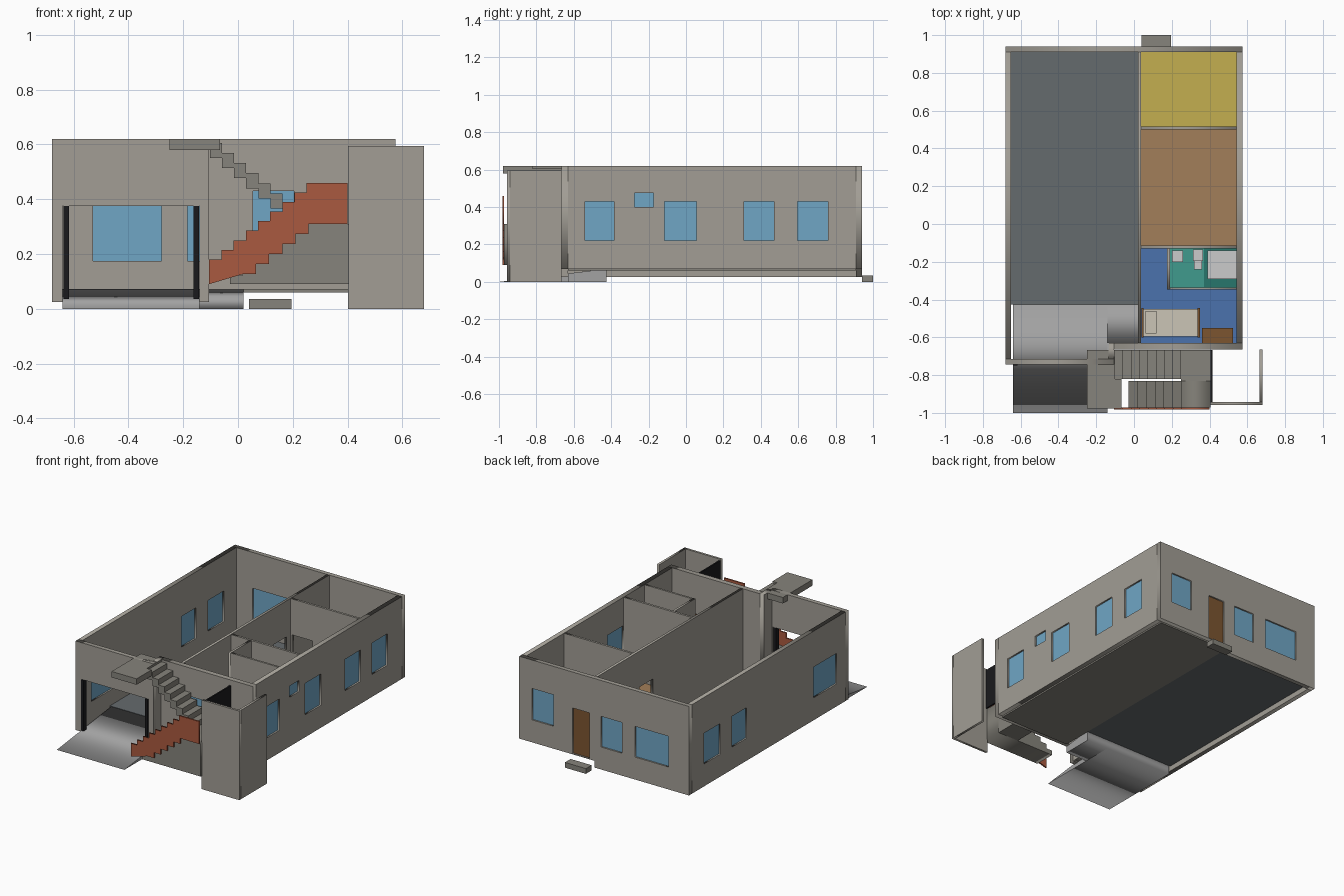
import bpy, bmesh

if "Cube" in bpy.data.objects:
    bpy.data.objects.remove(bpy.data.objects["Cube"])

TOP = 0.62

def mat(name, rgb):
    m = bpy.data.materials.new(name)
    m.diffuse_color = (*rgb, 1)
    m.use_nodes = True
    m.node_tree.nodes["Principled BSDF"].inputs["Base Color"].default_value = m.diffuse_color
    return m

WALL = mat("wall_plaster", (.36, .34, .30))
CONC = mat("stair_concrete", (.24, .23, .20))
GLASS = mat("glass_blue", (.16, .38, .56))
WOOD = mat("wood", (.20, .09, .03))
RED = mat("red_brick", (.40, .10, .05))
BLACK = mat("black_metal", (.01, .01, .012))
WHITE = mat("white_ceramic", (.7, .7, .7))
CREAM = mat("cream_linen", (.6, .56, .47))
RAMP = mat("ramp_grey", (.36, .36, .36))
PARK = mat("parking_grey", (.13, .145, .155))


def finish(name, bm, m):
    bmesh.ops.recalc_face_normals(bm, faces=bm.faces)
    me = bpy.data.meshes.new(name)
    bm.to_mesh(me)
    bm.free()
    me.materials.append(m)
    ob = bpy.data.objects.new(name, me)
    bpy.context.collection.objects.link(ob)
    return ob


def box(name, x0, x1, y0, y1, z0, z1, m):
    bm = bmesh.new()
    bmesh.ops.create_cube(bm, size=1)
    for v in bm.verts:
        v.co = ((x0 + x1) / 2 + v.co.x * (x1 - x0),
                (y0 + y1) / 2 + v.co.y * (y1 - y0),
                (z0 + z1) / 2 + v.co.z * (z1 - z0))
    return finish(name, bm, m)


def rect(u0, u1, z0, z1):
    return [(u0, z0), (u1, z0), (u1, z1), (u0, z1)]


def plate(name, axis, d0, d1, outline, m, holes=()):
    """Upright profile along 'x' or 'y', with holes, between depths d0 and d1."""
    cu = bpy.data.curves.new(name, 'CURVE')
    cu.dimensions, cu.fill_mode = '2D', 'BOTH'
    cu.extrude = (d1 - d0) / 2
    for pts in [outline] + [rect(*h) for h in holes]:
        s = cu.splines.new('POLY')
        s.points.add(len(pts) - 1)
        for p, (u, z) in zip(s.points, pts):
            p.co = (u, z, 0, 1)
        s.use_cyclic_u = True
    tmp = bpy.data.objects.new("tmp", cu)
    bpy.context.collection.objects.link(tmp)
    bpy.context.view_layer.update()
    me = bpy.data.meshes.new_from_object(tmp.evaluated_get(bpy.context.evaluated_depsgraph_get()))
    bm = bmesh.new()
    bm.from_mesh(me)
    bpy.data.objects.remove(tmp)
    bpy.data.curves.remove(cu)
    bpy.data.meshes.remove(me)
    bmesh.ops.remove_doubles(bm, verts=bm.verts, dist=1e-5)
    mid = (d0 + d1) / 2
    for v in bm.verts:
        u, z, w = v.co
        v.co = (u, mid + w, z) if axis == 'x' else (mid + w, u, z)
    return finish(name, bm, m)


def wall(name, axis, d0, d1, outline, windows=(), doors=()):
    plate(name, axis, d0, d1, outline, WALL, list(windows) + list(doors))
    c = (d0 + d1) / 2
    for i, (a, b, z0, z1) in enumerate(windows):
        n = f"{name}_window_{i + 1}"
        if axis == 'x':
            box(n, a, b, c - .005, c + .005, z0, z1, GLASS)
        else:
            box(n, c - .005, c + .005, a, b, z0, z1, GLASS)


# Outer walls
wall("front_garage_wall", 'x', -.745, -.715,
     [(-.68, .025), (-.64, .025), (-.64, .375), (-.14, .375), (-.14, .025),
      (-.105, .025), (-.105, TOP), (-.68, TOP)])
wall("front_return_wall", 'y', -.135, -.105, rect(-.715, -.63, .025, TOP))
wall("front_room_wall", 'x', -.665, -.63, rect(-.105, .575, .07, TOP), [(.055, .205, .22, .43)])
wall("back_wall", 'x', .91, .94,
     [(-.68, .025), (.02, .025), (.02, .07), (.575, .07), (.575, TOP), (-.68, TOP)],
     [(.32, .48, .22, .43), (-.185, -.03, .175, .38), (-.53, -.28, .175, .38)],
     [(.055, .18, .075, .38)])
wall("left_wall", 'y', -.68, -.65, rect(-.715, .91, .025, TOP),
     [(.61, .78, .175, .38), (.33, .485, .175, .38), (-.62, -.375, .175, .38)])
wall("right_wall", 'y', .543, .575, rect(-.63, .91, .07, TOP),
     [(-.54, -.385, .22, .43), (-.275, -.175, .4, .475), (-.115, .055, .22, .43),
      (.31, .47, .22, .43), (.595, .76, .22, .43)])
box("back_door", .055, .18, .92, .93, .075, .38, WOOD)
box("back_step", .04, .195, .94, 1.0, 0, .035, CONC)

# Inner walls
wall("parking_partition", 'y', .02, .038, rect(-.63, .91, .07, TOP), doors=[(.32, .46, .09, .38)])
wall("kitchen_partition", 'x', .5, .515, rect(.038, .543, .07, TOP), doors=[(.05, .2, .09, .38)])
wall("bath_back_partition", 'x', -.13, -.115, rect(.038, .543, .07, TOP), doors=[(.05, .165, .09, .38)])
wall("bath_side_partition", 'y', .175, .19, rect(-.348, -.13, .07, TOP), doors=[(-.32, -.22, .09, .38)])
wall("bath_front_partition", 'x', -.348, -.335, rect(.19, .543, .07, TOP))

# Floors
box("parking_floor", -.65, .02, -.425, .91, .06, .072, PARK)
box("base_slab", .02, .543, -.63, .91, .06, .075, CONC)
for n, x0, x1, y0, y1, c in [
        ("kitchen_floor", .038, .543, .515, .91, (.55, .43, .08)),
        ("hall_floor", .038, .543, -.115, .5, (.36, .21, .10)),
        ("bath_floor", .19, .543, -.335, -.13, (.05, .33, .27)),
        ("bedroom_floor_side", .038, .175, -.348, -.13, (.07, .17, .42)),
        ("bedroom_floor", .038, .543, -.63, -.348, (.07, .17, .42))]:
    box(n, x0, x1, y0, y1, .075, .087, mat(n + "_colour", c))

# Driveway ramp
plate("driveway_ramp", 'y', -.64, -.14, [(-1, 0), (-.425, 0), (-.425, .07)], RAMP)
plate("driveway_ramp_side", 'y', -.14, .02,
      [(-.63, 0), (-.425, 0), (-.425, .07), (-.63, .045)], RAMP)
for side, x in (("left", -.637), ("right", -.163)):
    box(f"gate_post_{side}", x, x + .02, -.75, -.72, .035, .375, BLACK)

# Lower stair flight, solid, with half landing
rise, run = .22 / 7, .28 / 6
prof = [(-.03, .09)]
for i in range(7):
    prof += [(-.03 + run * i, .09 + rise * (i + 1)), (-.03 + run * (i + 1), .09 + rise * (i + 1))]
prof[-1] = (.405, .31)
plate("lower_flight", 'x', -.972, -.83, prof + [(.405, .09)], CONC)
box("half_landing", .25, .405, -.83, -.666, .09, .31, CONC)

# Upper flight of stepped treads and top landing
for i in range(8):
    x, z = .25 - .044 * i, .31 + .037 * (i + 1)
    box(f"upper_tread_{i + 1}", x - .044, x, -.82, -.666, z - .055, z, CONC)
box("top_landing_front", -.25, -.065, -.978, -.82, .58, TOP, CONC)
box("top_landing_back", -.25, -.1, -.82, -.666, .58, TOP, CONC)

# Stepped red balustrade
top, bot = [(-.105, .18)], [(.018, .09)]
for i in range(8):
    x = -.105 + .0445 * (i + 1)
    top += [(x, .18 + .035 * i), (x, .18 + .035 * (i + 1))]
for i in range(6):
    x = .018 + .048 * i
    bot += [(x, .09 + .0367 * i), (x, .09 + .0367 * (i + 1))]
plate("stair_balustrade", 'x', -.982, -.972,
      [(-.105, .09)] + bot[2:] + [(.4, .31), (.4, .46)] + top[::-1], RED)

# Side enclosure with black gate
wall("enclosure_front", 'x', -.957, -.942, rect(.402, .68, 0, .595))
wall("enclosure_side", 'y', .664, .68, rect(-.942, -.665, 0, .595))
box("enclosure_gate", .406, .416, -.942, -.667, .31, .585, BLACK)

# Bedroom furniture
box("bed_mattress", .05, .335, -.595, -.45, .087, .16, CREAM)
box("bed_pillow", .06, .12, -.58, -.46, .16, .175, CREAM)
box("bed_headboard", .039, .05, -.6, -.445, .087, .22, WOOD)
box("bed_footboard", .335, .35, -.6, -.445, .087, .18, WOOD)
box("wardrobe", .36, .525, -.629, -.55, .087, .36, WOOD)

# Bathroom fittings
box("shower_floor", .37, .542, -.334, -.131, .087, .092, mat("dark_teal", (.02, .18, .15)))
box("shower_tray", .39, .542, -.29, -.14, .092, .11, WHITE)
box("wash_basin", .2, .26, -.2, -.14, .15, .2, WHITE)
box("basin_pedestal", .22, .24, -.17, -.145, .087, .15, WHITE)
box("toilet_tank", .312, .365, -.195, -.135, .087, .21, WHITE)
box("toilet_bowl", .317, .36, -.24, -.195, .087, .15, WHITE)
